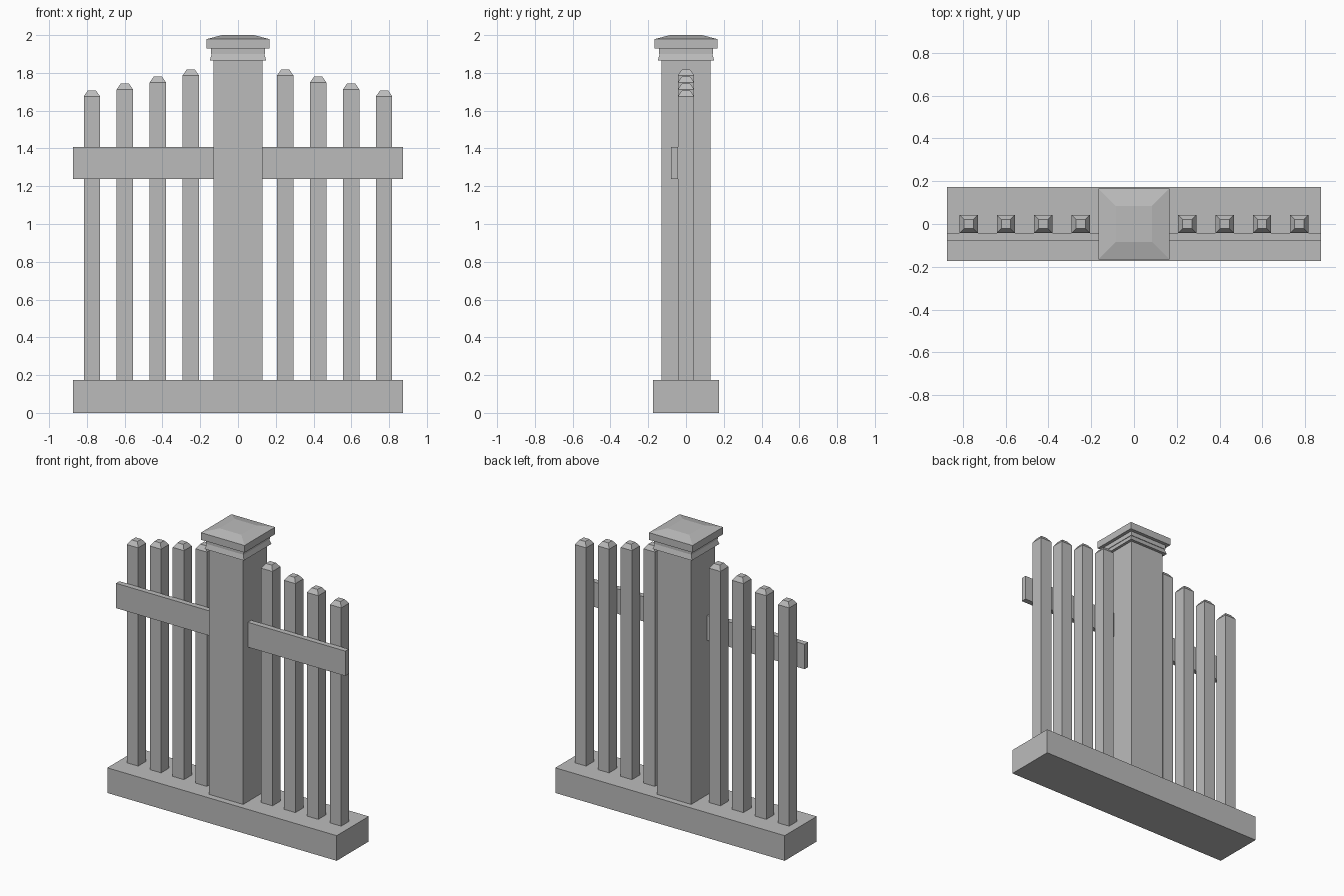
import bpy, bmesh

cube = bpy.data.objects.get("Cube")
if cube:
    bpy.data.objects.remove(cube, do_unlink=True)

# Single stone grey used throughout
grey = bpy.data.materials.new("stone grey")
grey.use_nodes = True
grey.diffuse_color = (0.5, 0.5, 0.5, 1)
grey.node_tree.nodes["Principled BSDF"].inputs["Base Color"].default_value = (0.5, 0.5, 0.5, 1)


def finish(name, bm):
    bmesh.ops.recalc_face_normals(bm, faces=bm.faces)
    mesh = bpy.data.meshes.new(name)
    bm.to_mesh(mesh)
    bm.free()
    mesh.materials.append(grey)
    obj = bpy.data.objects.new(name, mesh)
    bpy.context.collection.objects.link(obj)
    return obj


def box(name, x, y, z):
    """Box from (low, high) ranges on each axis."""
    bm = bmesh.new()
    bmesh.ops.create_cube(bm, size=1)
    for v in bm.verts:
        for i, (lo, hi) in enumerate((x, y, z)):
            v.co[i] = lo if v.co[i] < 0 else hi
    return finish(name, bm)


def square_stack(name, profile, x=0):
    """Square column whose (half width, height) steps follow the profile."""
    bm = bmesh.new()
    rings = [[bm.verts.new((x + sx * h, sy * h, z))
              for sx, sy in ((-1, -1), (1, -1), (1, 1), (-1, 1))]
             for h, z in profile]
    for a, b in zip(rings, rings[1:]):
        for i in range(4):
            j = (i + 1) % 4
            bm.faces.new((a[i], a[j], b[j], b[i]))
    bm.faces.new(rings[0][::-1])
    bm.faces.new(rings[-1])
    return finish(name, bm)


# Base plinth
BASE = 0.173
box("base", (-0.874, 0.874), (-0.174, 0.174), (0, BASE))

# Central post with its moulded collar and bevelled cap
square_stack("post", [(0.131, BASE), (0.131, 1.865)])
square_stack("post_collar", [(0.15, 1.865), (0.139, 1.9), (0.143, 1.9), (0.143, 1.93)])
square_stack("post_cap", [(0.166, 1.93), (0.166, 1.979), (0.084, 2.0)])

# Rails and pickets on both sides, pickets descending away from the post
for side, sign in (("left", 1), ("right", -1)):
    box(f"{side}_rail", sorted((sign * 0.131, sign * 0.874)), (-0.08, -0.043), (1.237, 1.408))
    for i in range(4):
        top = 1.817 - 0.037 * i
        square_stack(f"{side}_picket_{i + 1}",
                     [(0.043, BASE), (0.043, top - 0.03), (0.022, top)],
                     sign * (0.25 + 0.1745 * i))
